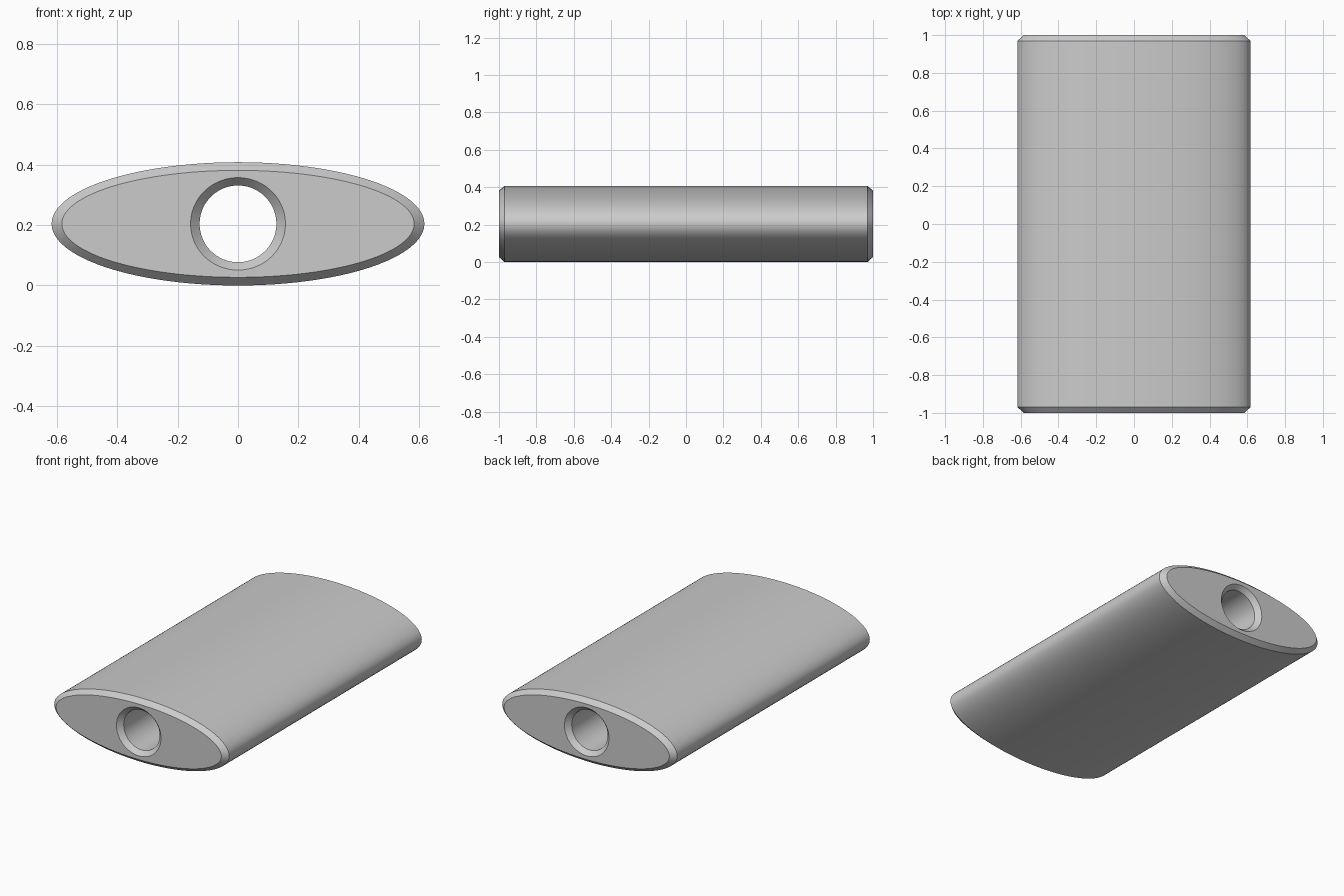
import bpy
import bmesh
import math

cube = bpy.data.objects.get("Cube")
if cube:
    bpy.data.objects.remove(cube, do_unlink=True)

SEGMENTS = 96
HALF_X, HALF_Z = 0.617, 0.204   # outer ellipse
BORE = 0.127                    # through hole radius
CHAMFER = 0.03
HALF_LENGTH = 1.0

grey = bpy.data.materials.new("light_grey")
grey.use_nodes = True
colour = (0.6, 0.6, 0.6, 1)
grey.diffuse_color = colour
grey.node_tree.nodes["Principled BSDF"].inputs["Base Color"].default_value = colour

bm = bmesh.new()


def ring(y, rx, rz):
    """Elliptical ring of vertices facing along y."""
    angles = [2 * math.pi * i / SEGMENTS for i in range(SEGMENTS)]
    return [bm.verts.new((rx * math.cos(a), y, HALF_Z + rz * math.sin(a))) for a in angles]


# Half section from the bore, over the flat end, to the outer wall
shoulder = HALF_LENGTH - CHAMFER
section = [
    (shoulder, BORE, BORE),
    (HALF_LENGTH, BORE + CHAMFER, BORE + 0.026),
    (HALF_LENGTH, HALF_X - 0.034, HALF_Z - 0.027),
    (shoulder, HALF_X, HALF_Z),
]
mirrored = [(-y, rx, rz) for y, rx, rz in reversed(section)]
rings = [ring(*r) for r in section + mirrored]

# Skin the closed loop of rings
for k, a in enumerate(rings):
    b = rings[(k + 1) % len(rings)]
    for i in range(SEGMENTS):
        j = (i + 1) % SEGMENTS
        bm.faces.new((a[i], a[j], b[j], b[i]))
bmesh.ops.recalc_face_normals(bm, faces=bm.faces)

mesh = bpy.data.meshes.new("elliptical_sleeve")
bm.to_mesh(mesh)
bm.free()
mesh.materials.append(grey)
sleeve = bpy.data.objects.new("elliptical_sleeve", mesh)
bpy.context.collection.objects.link(sleeve)

# Smooth walls with crisp chamfer edges
bpy.ops.object.select_all(action="DESELECT")
sleeve.select_set(True)
bpy.context.view_layer.objects.active = sleeve
bpy.ops.object.shade_smooth_by_angle(angle=math.radians(25))
